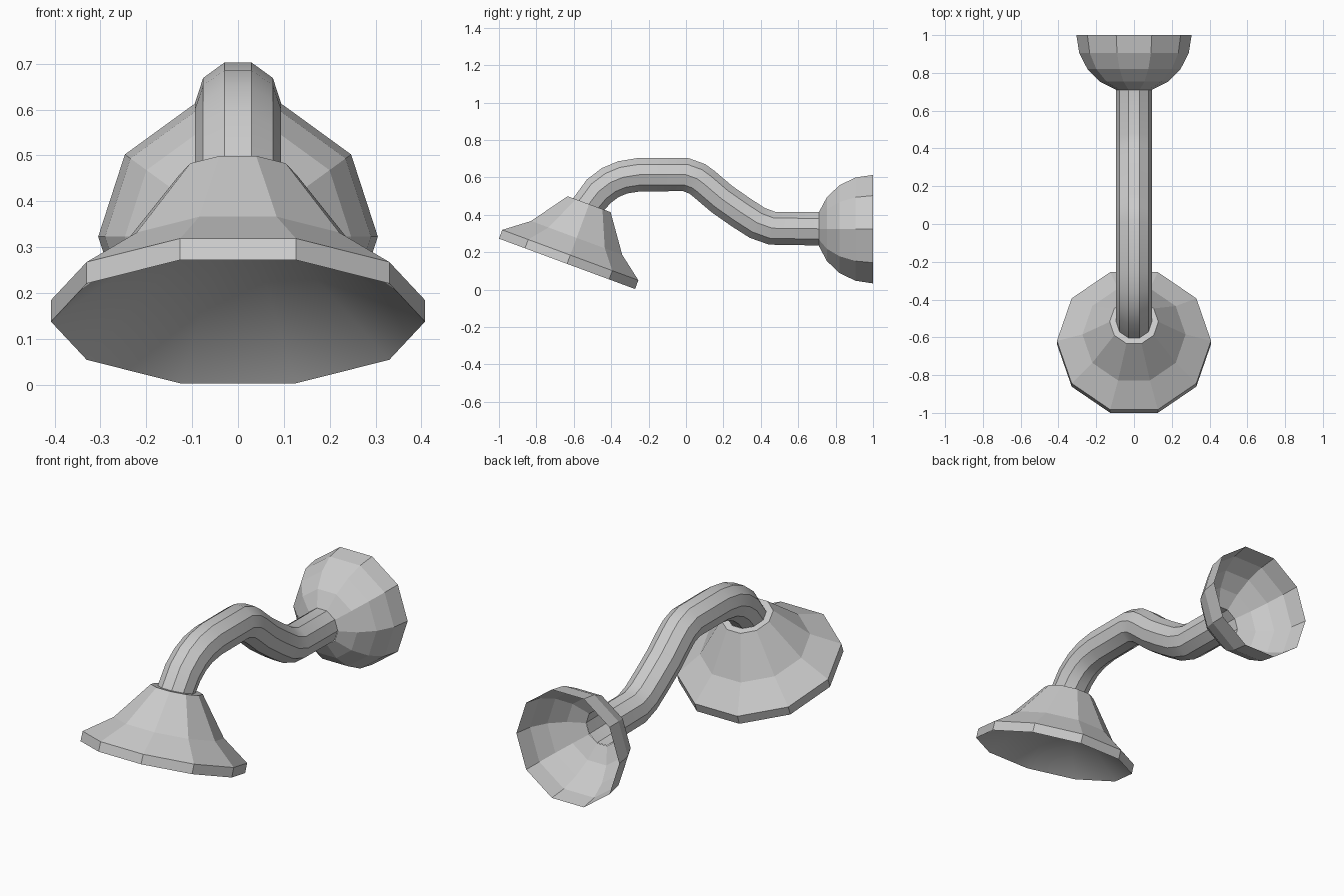
import bpy, bmesh
from math import sin, cos, pi, radians, atan2
from mathutils import Vector

if "Cube" in bpy.data.objects:
    bpy.data.objects.remove(bpy.data.objects["Cube"])

SIDES = 10


def loft(name, rings, smooth=0):
    """Skin ten-sided rings given as (y, z, axis angle in the YZ plane, radius)."""
    bm = bmesh.new()
    loops = []
    for y, z, ang, r in rings:
        across = Vector((0, -sin(ang), cos(ang)))
        loop = []
        for i in range(SIDES):
            a = 2 * pi * i / SIDES
            p = Vector((r * cos(a), y, z)) + across * r * sin(a)
            loop.append(bm.verts.new(p))
        loops.append(loop)
    for a, b in zip(loops, loops[1:]):
        for i in range(SIDES):
            j = (i + 1) % SIDES
            bm.faces.new((a[i], a[j], b[j], b[i]))
    bmesh.ops.remove_doubles(bm, verts=bm.verts, dist=1e-5)
    bmesh.ops.recalc_face_normals(bm, faces=bm.faces)
    mesh = bpy.data.meshes.new(name)
    bm.to_mesh(mesh)
    bm.free()
    ob = bpy.data.objects.new(name, mesh)
    bpy.context.collection.objects.link(ob)
    if smooth:
        bpy.ops.object.select_all(action='DESELECT')
        ob.select_set(True)
        bpy.context.view_layer.objects.active = ob
        bpy.ops.object.shade_smooth_by_angle(angle=radians(smooth))
    return ob


# Wall flange: open hemispherical bowl facing the wall
R, FZ = 0.305, 0.323
loft("wall_flange", [(1 - R * sin(radians(t)), FZ, pi, R * cos(radians(t)))
                     for t in (0, 18, 36, 54, 72)])

# Spray head: flared cone tilted 20 degrees, with rim and flat collar
TILT = radians(69.7)
base = Vector((-0.636, 0.1375))
axis = Vector((cos(TILT), sin(TILT)))


def along_head(profile):
    return [(*(base + axis * h), TILT, r) for h, r in profile]


loft("spray_head", along_head([(0, 0.408), (0.05, 0.408), (0.148, 0.273),
                               (0.34, 0.129), (0.34, 0.094)]))

# Spray face: smooth hollow dish under the head
loft("spray_face", along_head([(0, 0.408), (0.3, 0)]), smooth=60)

# Arm: S-bent pipe from the flange to the collar
path = [(0.71, 0.325), (0.46, 0.328), (0.38, 0.357), (0.29, 0.415), (0.19, 0.485),
        (0.10, 0.562), (0.06, 0.592), (0.0, 0.614), (-0.25, 0.614), (-0.338, 0.60),
        (-0.405, 0.572), (-0.467, 0.525), (-0.52, 0.456)]
pts = [Vector(p) for p in path]
rings = []
for i, p in enumerate(pts):
    if i == 0:
        ang = pi
    elif i == len(pts) - 1:
        ang = pi + TILT
    else:
        d = (p - pts[i - 1]).normalized() + (pts[i + 1] - p).normalized()
        ang = atan2(d.y, d.x)
    rings.append((p.x, p.y, ang, 0.094))
loft("arm_pipe", rings, smooth=30)
